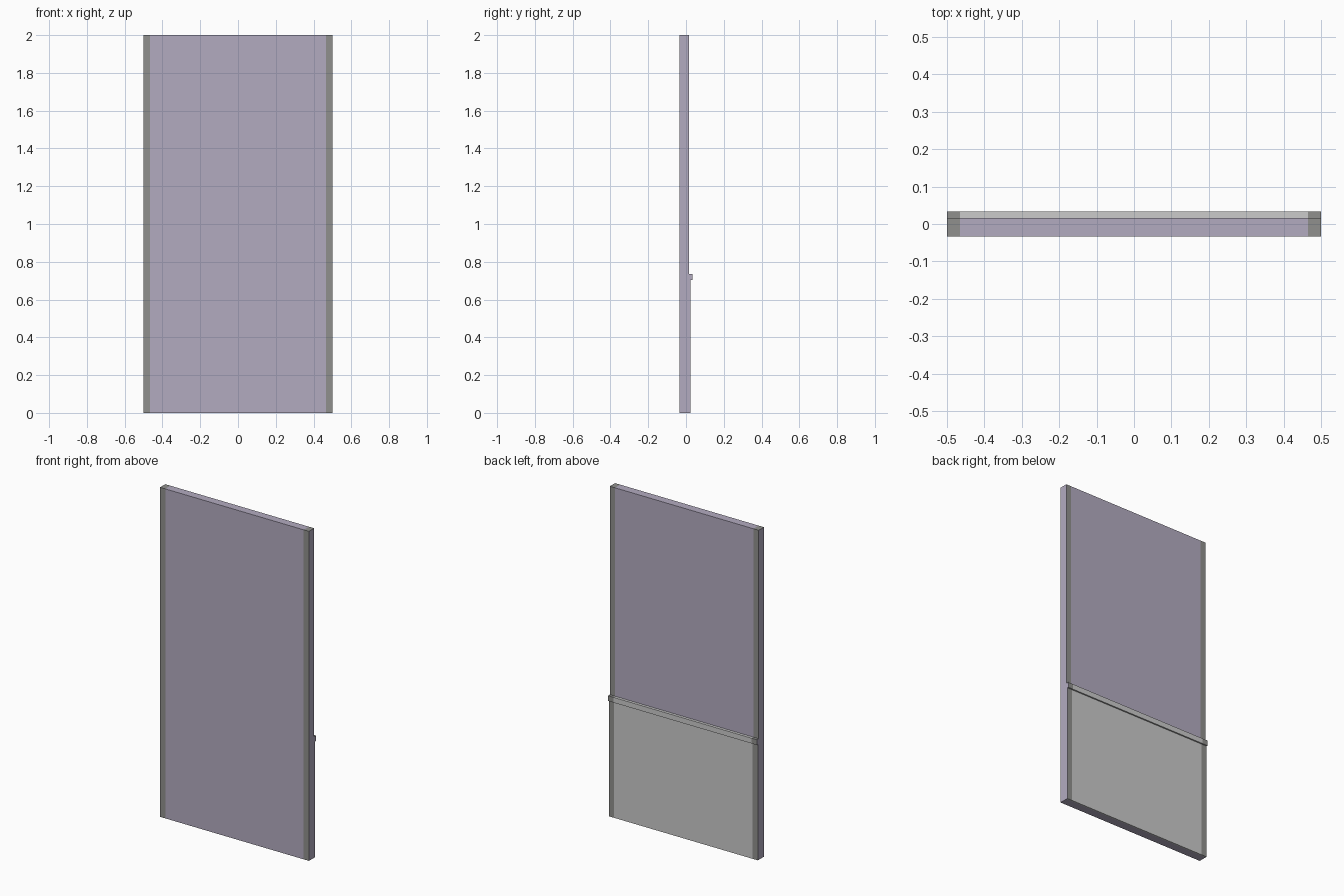
import bpy, bmesh

if "Cube" in bpy.data.objects:
    bpy.data.objects.remove(bpy.data.objects["Cube"])


def material(name, rgb):
    m = bpy.data.materials.new(name)
    m.diffuse_color = (*rgb, 1)
    m.use_nodes = True
    m.node_tree.nodes["Principled BSDF"].inputs["Base Color"].default_value = m.diffuse_color
    return m


plaster = material("plaster", (0.45, 0.41, 0.53))
trim = material("dark_trim", (0.28, 0.28, 0.27))
panel_grey = material("panel_grey", (0.8, 0.8, 0.8))

XS = (-0.5, -0.465, 0.465, 0.5)  # end strips and main field


def slab(name, y0, y1, z0, z1, main):
    """Slab swept along x, with dark strips near both ends."""
    bm = bmesh.new()
    profile = ((y0, z0), (y1, z0), (y1, z1), (y0, z1))
    rings = [[bm.verts.new((x, y, z)) for y, z in profile] for x in XS]
    for i in range(3):
        for j in range(4):
            k = (j + 1) % 4
            f = bm.faces.new((rings[i][j], rings[i][k],
                              rings[i + 1][k], rings[i + 1][j]))
            # strips on front, back and top; underside stays plain
            f.material_index = 1 if i != 1 and j != 0 else 0
    for ring in (rings[0], rings[3]):
        bm.faces.new(ring).material_index = 2
    bmesh.ops.recalc_face_normals(bm, faces=bm.faces)
    mesh = bpy.data.meshes.new(name)
    bm.to_mesh(mesh)
    bm.free()
    for m in (main, trim, plaster):
        mesh.materials.append(m)
    ob = bpy.data.objects.new(name, mesh)
    bpy.context.collection.objects.link(ob)


# Full-height wall, lower lining on the back, and the rail capping it
slab("wall", -0.0335, 0.0165, 0, 2, plaster)
slab("wainscot_panel", 0.0165, 0.025, 0, 0.703, panel_grey)
slab("cap_rail", 0.0165, 0.0335, 0.703, 0.735, panel_grey)
